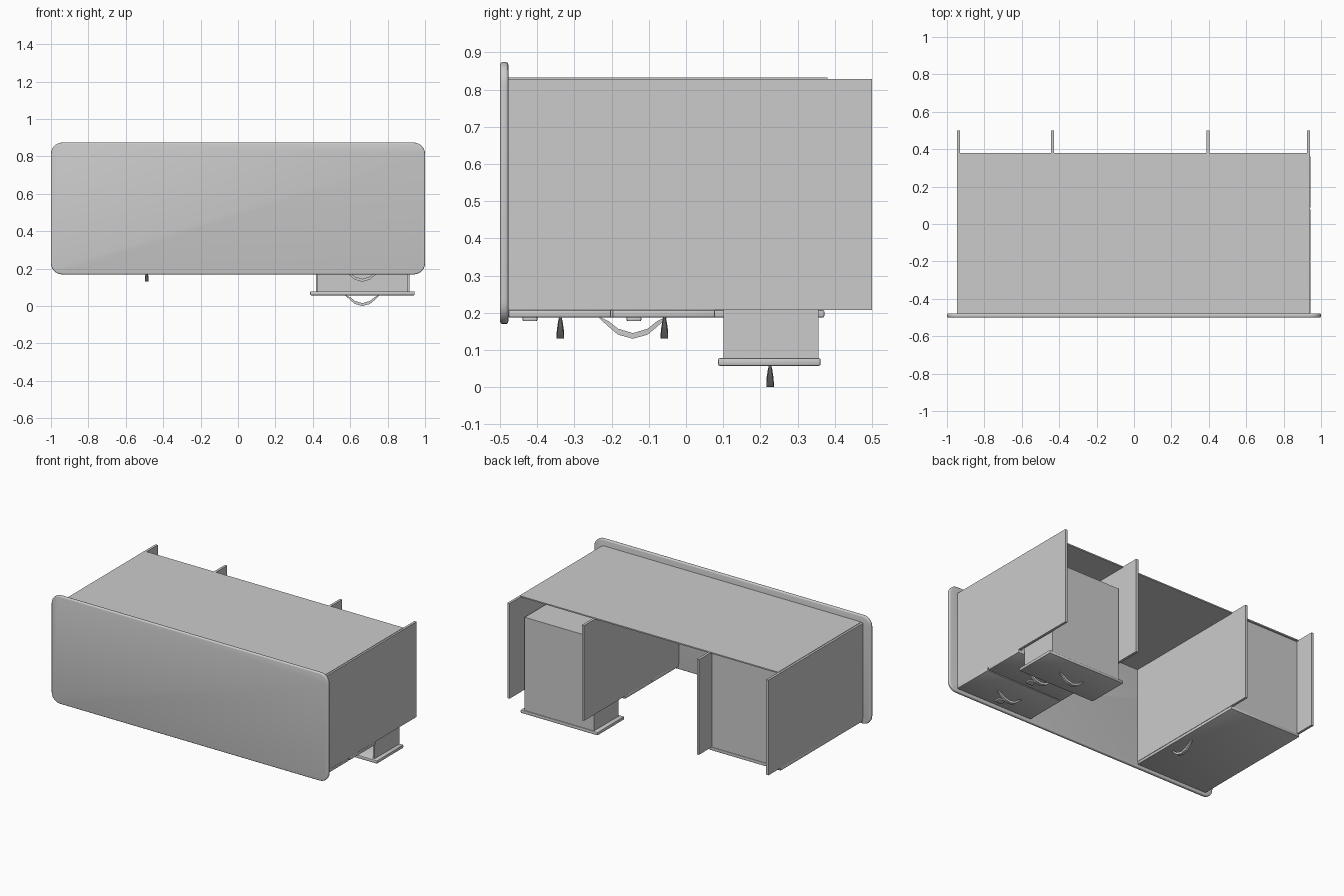
import bpy, bmesh, math
from mathutils import Vector

if "Cube" in bpy.data.objects:
    bpy.data.objects.remove(bpy.data.objects["Cube"])


def finish(name, bm, smooth=False):
    bmesh.ops.recalc_face_normals(bm, faces=bm.faces)
    me = bpy.data.meshes.new(name)
    bm.to_mesh(me)
    bm.free()
    ob = bpy.data.objects.new(name, me)
    bpy.context.collection.objects.link(ob)
    if smooth:
        bpy.context.view_layer.objects.active = ob
        ob.select_set(True)
        bpy.ops.object.shade_smooth_by_angle(angle=math.radians(35))
        ob.select_set(False)
    return ob


def add_box(bm, x, y, z):
    geo = bmesh.ops.create_cube(bm, size=1)
    for v in geo["verts"]:
        v.co = Vector([(a + b) / 2 + c * (b - a) for (a, b), c in zip((x, y, z), v.co)])


def box(name, x, y, z, bevel=0):
    bm = bmesh.new()
    add_box(bm, x, y, z)
    if bevel:
        bmesh.ops.bevel(bm, geom=list(bm.edges), offset=bevel, segments=2,
                        profile=0.5, affect='EDGES')
    return finish(name, bm, bevel > 0)


def handle(name, center, along):
    """Tapered bow handle hanging toward -z; along is 'X' or 'Y'."""
    # position along, outer drop, inner drop, half width
    rows = [(-.09, .002, -.002, .003), (-.065, .025, .010, .006),
            (-.04, .046, .030, .009), (0, .057, .042, .010),
            (.04, .046, .030, .009), (.065, .025, .010, .006),
            (.09, .002, -.002, .003)]
    bm = bmesh.new()
    rings = []
    for t, lo, hi, w in rows:
        ring = []
        for d, s in ((lo, -w), (lo, w), (hi, w), (hi, -w)):
            off = (t, s, -d) if along == 'X' else (s, t, -d)
            ring.append(bm.verts.new(Vector(center) + Vector(off)))
        rings.append(ring)
    for a, b in zip(rings, rings[1:]):
        for i in range(4):
            j = (i + 1) % 4
            bm.faces.new((a[i], a[j], b[j], b[i]))
    bm.faces.new(rings[0])
    bm.faces.new(rings[-1])
    finish(name, bm, True)


# Desk top: rounded rectangle with softened rim, facing -y
bm = bmesh.new()
add_box(bm, (-1, 1), (-.5, -.478), (.175, .88))
corners = [e for e in bm.edges if abs(e.verts[0].co.y - e.verts[1].co.y) > .01]
bmesh.ops.bevel(bm, geom=corners, offset=.06, segments=6, profile=.5, affect='EDGES')
rim = [e for e in bm.edges if abs(e.verts[0].co.y - e.verts[1].co.y) < .001]
bmesh.ops.bevel(bm, geom=rim, offset=.007, segments=3, profile=.5, affect='EDGES')
finish("desk_top", bm, True)

# Four upright panels and the back panel
for i, x in enumerate((-.938, -.436, .395, .934)):
    box(f"upright_panel_{i}", (x - .008, x + .008), (-.479, .5), (.213, .835))
box("back_panel", (-.932, .93), (-.479, .38), (.83, .838))

# Left cupboard: floor, door and handle
box("cupboard_floor", (-.93, -.444), (.355, .368), (.213, .83))
box("cupboard_door", (-.945, -.428), (-.478, .372), (.193, .213), .004)
handle("cupboard_handle", (-.488, -.143, .193), 'Y')


def drawer(i, y0, zf):
    """Open-topped drawer; y0 is its upper edge, zf its front plane."""
    y1 = y0 + .276
    box(f"drawer_front_{i}", (.386, .944), (y0, y1), (zf, zf + .021), .005)
    za, zb = zf + .02, zf + .63
    ya, yb = y0 + .015, y1 - .006
    bm = bmesh.new()
    add_box(bm, (.416, .426), (ya, yb), (za, zb))
    add_box(bm, (.907, .917), (ya, yb), (za, zb))
    add_box(bm, (.426, .907), (ya, yb), (zb - .01, zb))
    add_box(bm, (.426, .907), (yb - .01, yb), (za, zb - .01))
    finish(f"drawer_box_{i}", bm)
    handle(f"drawer_handle_{i}", (.665, y0 + .14, zf), 'X')


# Right pedestal: two closed drawers and one pulled out
drawer(0, -.478, .193)
drawer(1, -.198, .193)
drawer(2, .086, .063)

# Small label plates on the closed drawers
for i, y in enumerate((-.42, -.14)):
    box(f"drawer_plate_{i}", (.64, .69), (y - .02, y + .02), (.183, .195), .004)

# Rest the lowest handle on the ground
low = min((o.matrix_world @ v.co).z for o in bpy.data.objects for v in o.data.vertices)
for o in bpy.data.objects:
    o.location.z -= low
